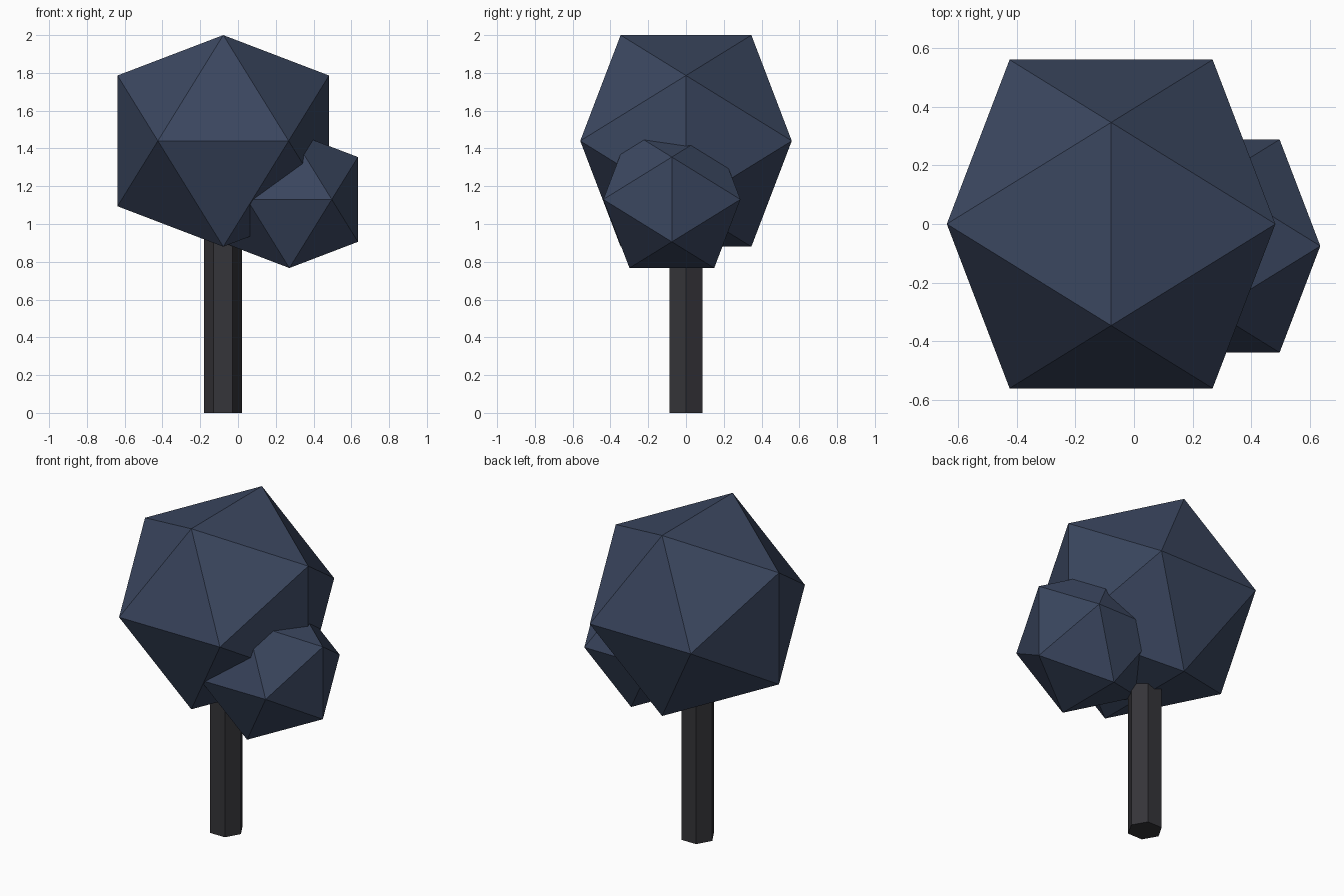
import bpy, bmesh
from mathutils import Vector

cube = bpy.data.objects.get("Cube")
if cube:
    bpy.data.objects.remove(cube, do_unlink=True)


def make_material(name, rgb):
    mat = bpy.data.materials.new(name)
    mat.use_nodes = True
    mat.diffuse_color = (*rgb, 1)
    bsdf = mat.node_tree.nodes["Principled BSDF"]
    bsdf.inputs["Base Color"].default_value = (*rgb, 1)
    bsdf.inputs["Roughness"].default_value = 0.9
    return mat


def add_object(name, bm, location, mat):
    bmesh.ops.recalc_face_normals(bm, faces=bm.faces)
    mesh = bpy.data.meshes.new(name)
    bm.to_mesh(mesh)
    bm.free()
    mesh.materials.append(mat)
    obj = bpy.data.objects.new(name, mesh)
    obj.location = location
    bpy.context.collection.objects.link(obj)
    return obj


def add_foliage(name, location, half_size, mat):
    """Flat-faced icosahedron: the hull of three crossed golden rectangles."""
    golden = (1 + 5 ** 0.5) / 2
    short = half_size / golden
    bm = bmesh.new()
    for s in (-short, short):
        for l in (-half_size, half_size):
            for corner in ((0, s, l), (l, 0, s), (s, l, 0)):
                bm.verts.new(Vector(corner))
    bmesh.ops.convex_hull(bm, input=bm.verts)
    return add_object(name, bm, location, mat)


leaf_blue = make_material("dark blue foliage", (0.043, 0.062, 0.115))
bark = make_material("charcoal bark", (0.036, 0.035, 0.041))

# Six-sided trunk, reaching up inside the crown
trunk_height = 1.2
bm = bmesh.new()
bmesh.ops.create_cone(bm, cap_ends=True, segments=6, radius1=0.1, radius2=0.1,
                      depth=trunk_height)
# Turn a corner towards each side so a flat face looks forward
widest = max(v.co.x for v in bm.verts)
if widest < 0.095:
    for v in bm.verts:
        v.co.x, v.co.y = v.co.y, -v.co.x
add_object("trunk", bm, (-0.08, 0, trunk_height / 2), bark)

# Large crown and the smaller clump on its left
add_foliage("main_crown", (-0.078, 0, 1.44), 0.56, leaf_blue)
add_foliage("side_clump", (0.272, -0.075, 1.13), 0.363, leaf_blue)
